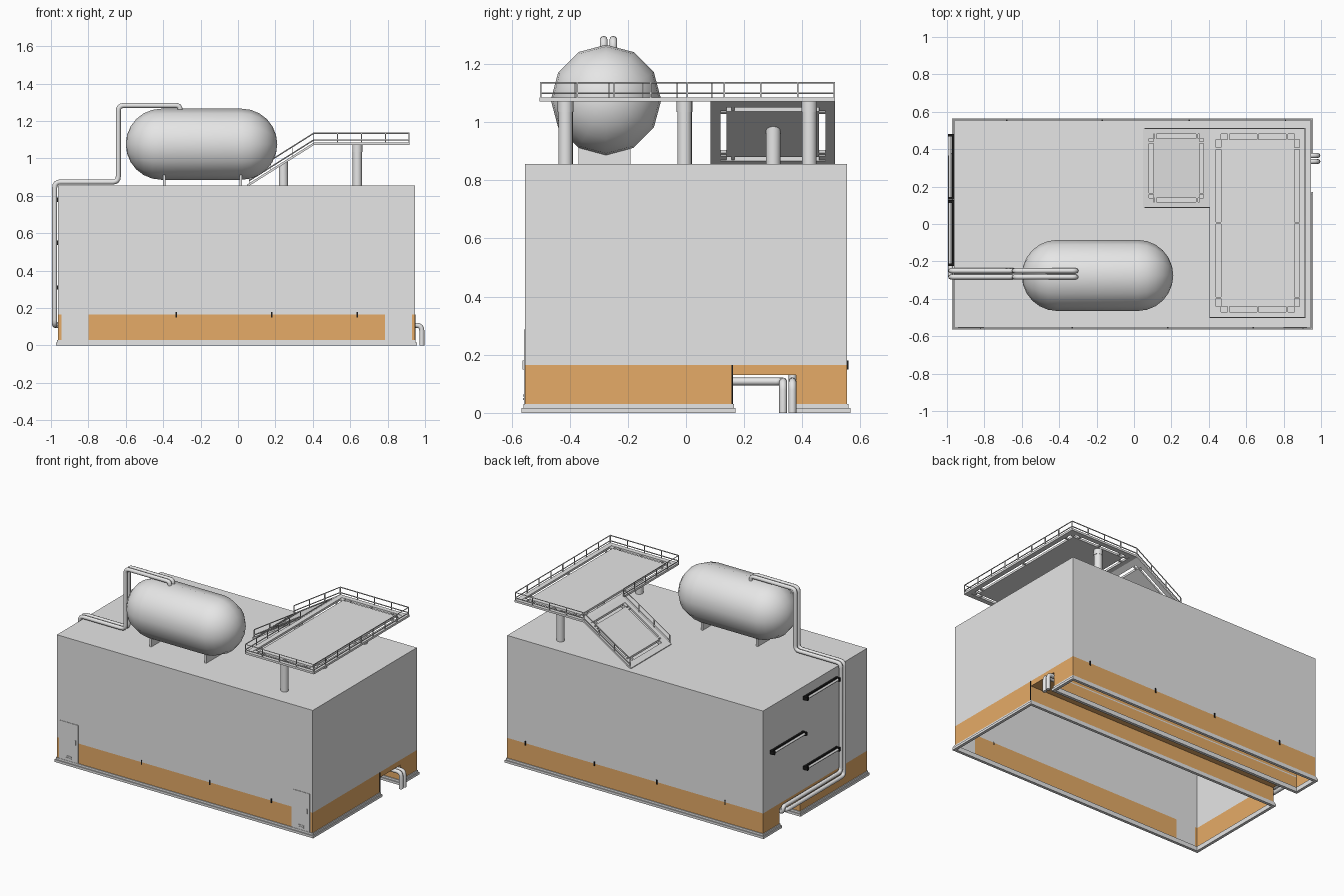
import bpy, bmesh, math
from mathutils import Vector

if "Cube" in bpy.data.objects:
    bpy.data.objects.remove(bpy.data.objects["Cube"])


def material(name, r, g, b):
    m = bpy.data.materials.new(name)
    m.diffuse_color = (r, g, b, 1)
    m.use_nodes = True
    m.node_tree.nodes["Principled BSDF"].inputs["Base Color"].default_value = m.diffuse_color
    return m


GREY = material("light_grey", 0.79, 0.79, 0.79)
ORANGE = material("ochre_band", 0.79, 0.41, 0.136)
BLACK = material("black", 0.01, 0.01, 0.01)


def finish(name, bm, mats, smooth=False, recalc=True):
    if recalc:
        bmesh.ops.recalc_face_normals(bm, faces=bm.faces[:])
    me = bpy.data.meshes.new(name)
    bm.to_mesh(me)
    bm.free()
    for m in mats:
        me.materials.append(m)
    ob = bpy.data.objects.new(name, me)
    bpy.context.collection.objects.link(ob)
    if smooth:
        bpy.context.view_layer.objects.active = ob
        ob.select_set(True)
        bpy.ops.object.shade_smooth_by_angle(angle=math.radians(40))
        ob.select_set(False)
    return ob


def boxes(name, items, mat, zf=lambda x: 0):
    """Boxes (x0,x1,y0,y1,z0,z1), with z sheared along x by zf."""
    bm = bmesh.new()
    for x0, x1, y0, y1, z0, z1 in items:
        v = [bm.verts.new((x, y, z + zf(x))) for z in (z0, z1)
             for x, y in ((x0, y0), (x1, y0), (x1, y1), (x0, y1))]
        bm.faces.new(v[3::-1])
        bm.faces.new(v[4:])
        for i in range(4):
            j = (i + 1) % 4
            bm.faces.new((v[i], v[j], v[j + 4], v[i + 4]))
    return finish(name, bm, [mat])


def tube(name, pts, r, mat, fillet=0.0, res=2):
    """Tube along a path, corners rounded when fillet is set."""
    pts = [Vector(p) for p in pts]
    path = [pts[0]]
    for a, b, c in zip(pts, pts[1:], pts[2:]):
        if fillet:
            f = min(fillet, (a - b).length / 2, (c - b).length / 2)
            p, q = b + (a - b).normalized() * f, b + (c - b).normalized() * f
            for i in range(5):
                t = i / 4
                path.append(p * (1 - t) ** 2 + b * 2 * t * (1 - t) + q * t * t)
        else:
            path.append(b)
    path.append(pts[-1])
    cu = bpy.data.curves.new(name, 'CURVE')
    cu.dimensions = '3D'
    cu.bevel_depth, cu.bevel_resolution, cu.use_fill_caps = r, res, True
    sp = cu.splines.new('POLY')
    sp.points.add(len(path) - 1)
    for s, p in zip(sp.points, path):
        s.co = (*p, 1)
    cu.materials.append(mat)
    ob = bpy.data.objects.new(name, cu)
    bpy.context.collection.objects.link(ob)
    bpy.context.view_layer.objects.active = ob
    ob.select_set(True)
    bpy.ops.object.convert(target='MESH')
    bpy.ops.object.shade_smooth_by_angle(angle=math.radians(50))
    bpy.context.active_object.select_set(False)


# Building shell: open underneath, with a tunnel along x near the back
X0, X1, Y0, Y1, H, BAND = -0.962, 0.945, -0.554, 0.554, 0.855, 0.165
T0, T1, TH = 0.16, 0.378, 0.13
bm = bmesh.new()


def quad(pts, mat):
    f = bm.faces.new([bm.verts.new(p) for p in pts])
    f.material_index = mat


def pairs(s):
    return list(zip(s, s[1:]))


for z0, z1 in pairs([0, TH, BAND, H]):
    col = 1 if z1 <= BAND else 0
    for y0, y1 in pairs([Y0, T0, T1, Y1]):
        if z0 == 0 and y0 == T0:
            continue
        quad([(X1, y0, z0), (X1, y1, z0), (X1, y1, z1), (X1, y0, z1)], col)
        quad([(X0, y1, z0), (X0, y0, z0), (X0, y0, z1), (X0, y1, z1)], col)
    quad([(X1, Y1, z0), (X0, Y1, z0), (X0, Y1, z1), (X1, Y1, z1)], col)
    for i, (a, b) in enumerate(pairs([X0, -0.945, -0.80, 0.787, 0.93, X1])):
        quad([(a, Y0, z0), (b, Y0, z0), (b, Y0, z1), (a, Y0, z1)],
             col if i % 2 == 0 else 0)
quad([(X0, Y0, H), (X1, Y0, H), (X1, Y1, H), (X0, Y1, H)], 0)
quad([(X0, T0, TH), (X0, T1, TH), (X1, T1, TH), (X1, T0, TH)], 1)
quad([(X0, T0, 0), (X1, T0, 0), (X1, T0, TH), (X0, T0, TH)], 1)
quad([(X0, T1, 0), (X0, T1, TH), (X1, T1, TH), (X1, T1, 0)], 1)
bmesh.ops.remove_doubles(bm, verts=bm.verts[:], dist=1e-5)
finish("building_shell", bm, [GREY, ORANGE], recalc=False)

# Stepped skirting around both footprints
trim = []
for y0, y1 in ((Y0, T0), (T1, Y1)):
    for o, z0, z1 in ((0.011, 0, 0.016), (0.005, 0.016, 0.03)):
        i = 0.008
        trim += [(X0 - o, X1 + o, y0 - o, y0 + i, z0, z1),
                 (X0 - o, X1 + o, y1 - i, y1 + o, z0, z1),
                 (X0 - o, X0 + i, y0 + i, y1 - i, z0, z1),
                 (X1 - i, X1 + o, y0 + i, y1 - i, z0, z1)]
boxes("skirting", trim, GREY)

# Doors with handle and vent
doors, fittings = [], []
for a, b, hx in ((-0.94, -0.802, -0.82), (0.80, 0.924, 0.905)):
    m = (a + b) / 2
    doors.append((a, b, Y0 - 0.003, Y0, 0.03, 0.287))
    fittings += [(hx - 0.003, hx + 0.003, Y0 - 0.008, Y0, 0.15, 0.18)]
    fittings += [(m - 0.02, m + 0.02, Y0 - 0.006, Y0, z, z + 0.006)
                 for z in (0.045, 0.057)]
boxes("doors", doors, GREY)
boxes("door_fittings", fittings, GREY)

# Small black markers on the band
marks = [(x - 0.004, x + 0.004, Y0 - 0.004, Y0, 0.15, 0.18) for x in (-0.33, 0.18, 0.638)]
marks += [(x - 0.004, x + 0.004, Y1, Y1 + 0.004, 0.15, 0.18) for x in (0.81, 0.295, -0.17, -0.68)]
marks.append((X1, X1 + 0.004, T0 - 0.003, T0 + 0.001, 0.03, 0.165))
boxes("band_markers", marks, BLACK)

# Strip lamps on the left wall
for n, (y, z) in enumerate(((-0.225, 0.78), (0.13, 0.55), (-0.225, 0.31))):
    boxes(f"lamp_mount_{n}", [(X0 - 0.012, X0, y, y + 0.352, z - 0.011, z + 0.011),
                              (X0 - 0.033, X0, y, y + 0.015, z - 0.012, z + 0.012),
                              (X0 - 0.033, X0, y + 0.337, y + 0.352, z - 0.012, z + 0.012)], BLACK)
    tube(f"lamp_tube_{n}", [(X0 - 0.022, y + 0.01, z), (X0 - 0.022, y + 0.342, z)], 0.008, GREY)

# Tank: capsule with twelve sides
R, TY, TZ, N = 0.19, -0.275, 1.076, 12
bm = bmesh.new()
prof = [(-0.41 - R * math.cos(a), R * math.sin(a)) for a in (math.pi / 2 * i / 6 for i in range(1, 7))]
prof += [(-0.39 - x, r) for x, r in reversed(prof)]
rings = [[bm.verts.new((x, TY + r * math.sin(2 * math.pi * k / N), TZ + r * math.cos(2 * math.pi * k / N)))
          for k in range(N)] for x, r in prof]
for a, b in pairs(rings):
    for k in range(N):
        bm.faces.new((a[k], a[(k + 1) % N], b[(k + 1) % N], b[k]))
for tip, ring in ((-0.60, rings[0]), (0.21, rings[-1])):
    v = bm.verts.new((tip, TY, TZ))
    for k in range(N):
        bm.faces.new((v, ring[k], ring[(k + 1) % N]))
finish("tank", bm, [GREY], smooth=True)
boxes("tank_saddles", [(x - 0.007, x + 0.007, -0.369, -0.19, H, 0.93) for x in (-0.395, 0.015)], GREY)

# Pair of pipes: tank, roof, left wall, tunnel, right side
for n, (y, low, ye) in enumerate(((-0.25, 0.145, 0.366), (-0.283, 0.108, 0.334))):
    pts = [(-0.31, y, 1.24), (-0.31, y, 1.283), (-0.64, y, 1.283), (-0.64, y, 0.874),
           (-0.98, y, 0.874), (-0.98, y, low), (-0.98, ye, low)]
    if n == 0:
        pts.append((-0.98, ye, 0.108))
    pts += [(-0.90, ye, 0.108), (0.983, ye, 0.108), (0.983, ye, 0)]
    tube(f"pipe_{n}", pts, 0.0135, GREY, fillet=0.03)


# Raised deck and sloping ramp, each a frame around a clipped-in panel
DX, DZ = 0.405, 1.085


def deck_z(x):
    return DZ - max(0, DX - x) * 0.63


def deck(name, x0, x1, y0, y1, w, g, xs, ys):
    a, b, c, d = x0 + w, x1 - w, y0 + w, y1 - w
    t = (-0.014, 0)
    parts = [(x0, x1, y0, c, *t), (x0, x1, d, y1, *t), (x0, a, c, d, *t), (b, x1, c, d, *t),
             (a + g, b - g, c + g, d - g, *t)]
    u = (-0.012, -0.002)
    parts += [(p, p + g, q, q + g, *u) for p in (a, b - g) for q in (c, d - g)]
    parts += [(a + (b - a) * s - 0.005, a + (b - a) * s + 0.005, q, q + g, *u) for s in xs for q in (c, d - g)]
    parts += [(p, p + g, c + (d - c) * s - 0.005, c + (d - c) * s + 0.005, *u) for s in ys for p in (a, b - g)]
    boxes(name, parts, GREY, deck_z)


deck("deck", DX, 0.918, -0.503, 0.513, 0.033, 0.028, (0.15, 0.5, 0.85), (0.08, 0.5, 0.92))
deck("ramp", 0.048, DX, 0.085, 0.513, 0.033, 0.022, (0.12, 0.88), (0.12, 0.88))

# Railings along deck and ramp edges
route = [(0.06, 0.088), (DX, 0.088), (DX, -0.50), (0.915, -0.50), (0.915, 0.51), (DX, 0.51), (0.06, 0.51)]
for h in (0.05, 0.014):
    tube("rail", [(x, y, deck_z(x) + h) for x, y in route], 0.0035, GREY, res=0)
posts = []
for (ax, ay), (bx, by) in pairs(route):
    n = max(1, round(math.hypot(bx - ax, by - ay) / 0.125))
    posts += [(ax + (bx - ax) * i / n, ay + (by - ay) * i / n) for i in range(n)]
posts.append(route[-1])
s = 0.0025
boxes("rail_posts", [(x - s, x + s, y - s, y + s, -0.005, 0.05) for x, y in posts], GREY, deck_z)


# Legs, tops cut to the underside of the deck or ramp
def leg(name, x, y, r, z0):
    bm = bmesh.new()
    bmesh.ops.create_cone(bm, cap_ends=True, segments=16, radius1=r, radius2=r, depth=1)
    for v in bm.verts:
        top = v.co.z > 0
        v.co.x += x
        v.co.y += y
        v.co.z = deck_z(v.co.x) - 0.008 if top else z0
    finish(name, bm, [GREY], smooth=True)


for i, y in enumerate((-0.414, -0.005, 0.424)):
    leg(f"deck_leg_{i}", 0.638, y, 0.025, H)
    leg(f"deck_leg_collar_{i}", 0.638, y, 0.027, 1.035)
leg("ramp_leg", 0.243, 0.30, 0.025, H)
